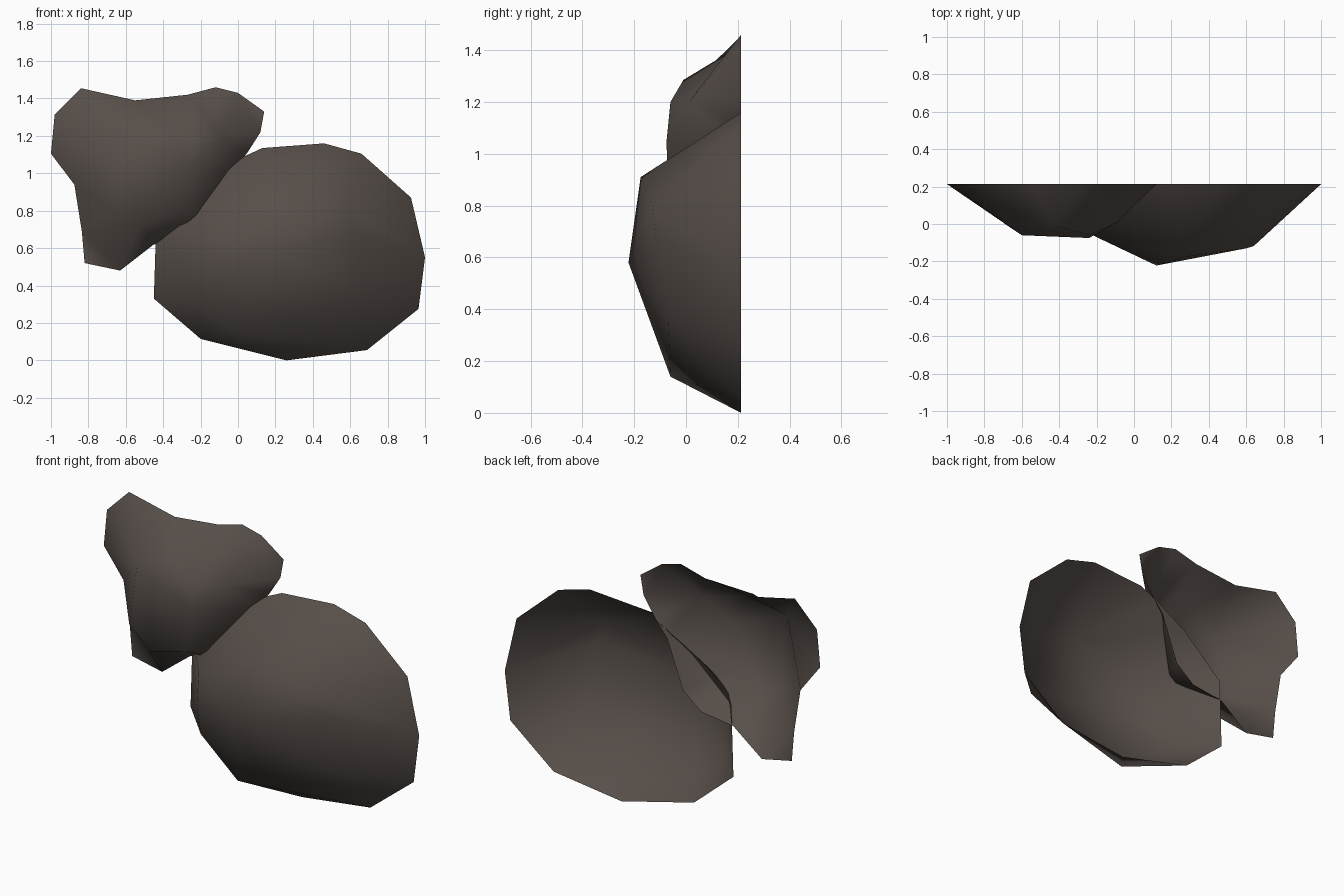
import bpy, bmesh
from mathutils import Vector
from mathutils.geometry import delaunay_2d_cdt

if "Cube" in bpy.data.objects:
    bpy.data.objects.remove(bpy.data.objects["Cube"])

BACK = 0.213

stone = bpy.data.materials.new("dark brown stone")
stone.diffuse_color = (0.095, 0.077, 0.067, 1)
stone.use_nodes = True
stone.node_tree.nodes["Principled BSDF"].inputs["Base Color"].default_value = stone.diffuse_color


def finish(bm, name):
    # open-backed shell whose faces all look forward
    for f in bm.faces:
        f.normal_update()
        if f.normal.y > 0:
            f.normal_flip()
        f.smooth = True
    me = bpy.data.meshes.new(name)
    bm.to_mesh(me)
    bm.free()
    me.materials.append(stone)
    ob = bpy.data.objects.new(name, me)
    bpy.context.collection.objects.link(ob)
    return ob


def hull_rock(name, rim, bulge):
    # convex rock: hull of rim and bulge points, back face removed
    bm = bmesh.new()
    for x, z in rim:
        bm.verts.new((x, BACK, z))
    for p in bulge:
        bm.verts.new(p)
    bmesh.ops.convex_hull(bm, input=bm.verts[:])
    back = [f for f in bm.faces if all(v.co.y > BACK - 0.001 for v in f.verts)]
    bmesh.ops.delete(bm, geom=back, context='FACES')
    return finish(bm, name)


def lobed_rock(name, rim, bulge):
    # concave rock: triangulated inside its outline
    n = len(rim)
    pts = [(x, BACK, z) for x, z in rim] + bulge
    flat = [Vector((p[0], p[2])) for p in pts]
    edges = [(i, (i + 1) % n) for i in range(n)]
    res = delaunay_2d_cdt(flat, edges, [list(range(n))], 1, 1e-5)
    bm = bmesh.new()
    vs = [bm.verts.new((co.x, pts[src[0]][1] if src else BACK, co.y))
          for co, src in zip(res[0], res[3])]
    for f in res[2]:
        bm.faces.new([vs[i] for i in f])
    return finish(bm, name)


# large rounded rock
hull_rock("large_rock",
          [(-.45, .33), (-.2, .115), (.26, 0), (.69, .055), (.965, .275), (1, .55),
           (.925, .87), (.66, 1.105), (.46, 1.16), (.13, 1.135), (.01, 1.08),
           (-.19, .96), (-.437, .739)],
          [(.12, -.222, .58), (.28, -.175, .91), (.6, -.13, .8), (.64, -.118, .68),
           (.68, -.07, .37), (.04, -.06, .14), (-.236, .0, .31), (-.22, -.06, .5),
           (-.2, -.07, .7)])

# small three-lobed rock
lobed_rock("small_rock",
           [(-1, 1.105), (-.98, 1.315), (-.84, 1.455), (-.55, 1.39), (-.27, 1.42),
            (-.12, 1.46), (0, 1.43), (.14, 1.33), (.12, 1.22), (.05, 1.11),
            (-.03, 1.01), (-.13, .74), (-.245, .647), (-.45, .62), (-.63, .48),
            (-.82, .52), (-.835, .69), (-.875, .94)],
           [(-.6, -.06, 1.19), (-.42, -.01, 1.285), (-.24, -.075, 1.05),
            (-.24, -.06, 1.2), (-.09, .01, 1.2), (-.28, -.07, .8),
            (-.52, -.06, .73), (-.69, 0, .82)])
